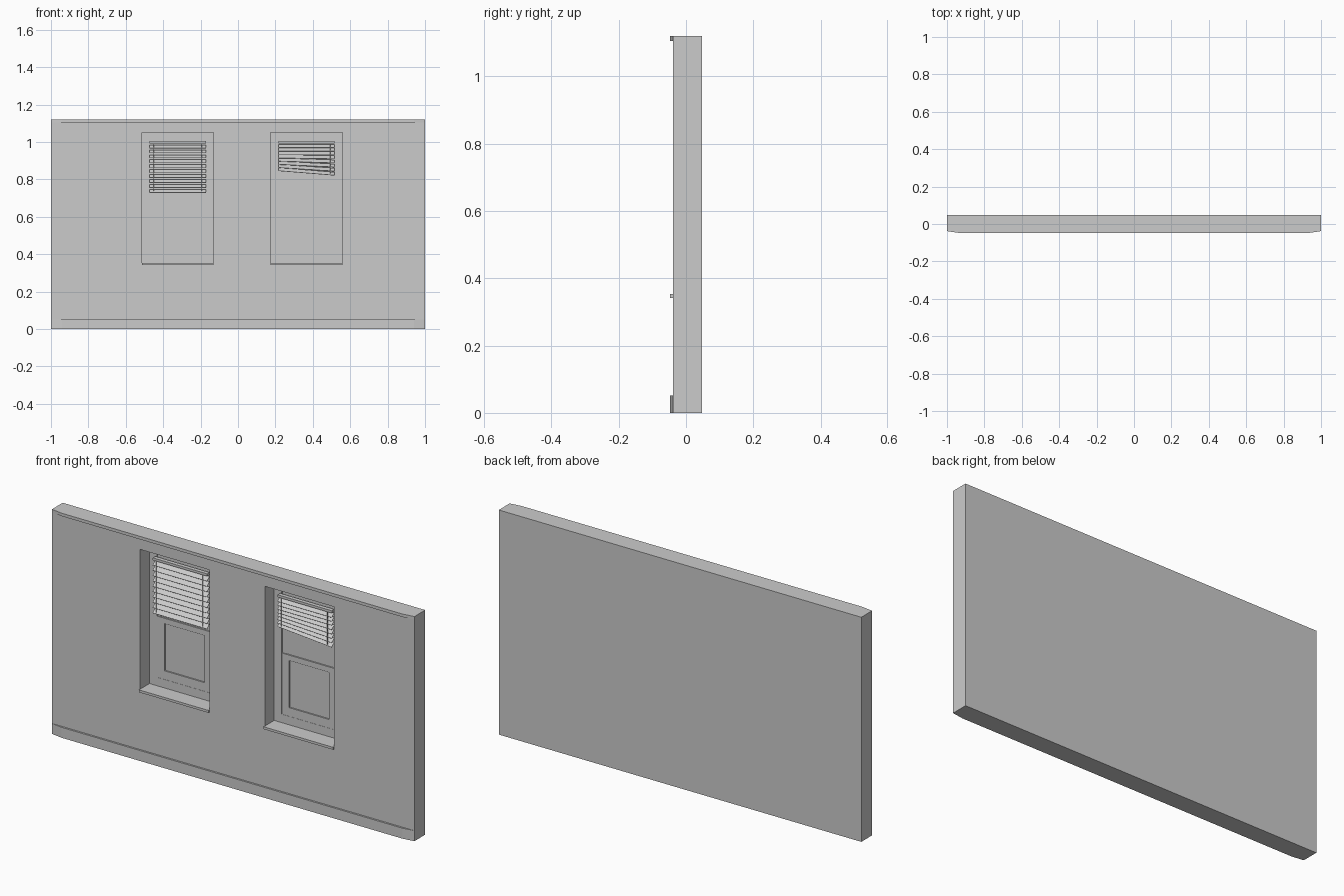
import bpy, bmesh, math
from mathutils import Matrix, Vector

cube = bpy.data.objects.get("Cube")
if cube:
    bpy.data.objects.remove(cube, do_unlink=True)

plaster = bpy.data.materials.new("light grey")
plaster.use_nodes = True
grey = (0.6, 0.6, 0.6, 1)
plaster.diffuse_color = grey
plaster.node_tree.nodes["Principled BSDF"].inputs["Base Color"].default_value = grey

HEIGHT, FRONT, BACK, LIP = 1.12, -0.038, 0.047, -0.047
SILL, HEAD, GLASS = 0.353, 1.05, 0.044
OPEN_W = 0.383
CENTRES = {"right": -0.322, "left": 0.366}


def finish(name, bm):
    bmesh.ops.recalc_face_normals(bm, faces=bm.faces)
    mesh = bpy.data.meshes.new(name)
    bm.to_mesh(mesh)
    bm.free()
    mesh.materials.append(plaster)
    obj = bpy.data.objects.new(name, mesh)
    bpy.context.collection.objects.link(obj)
    return obj


def add_box(bm, x, y, z, rot=None):
    """Box between (low, high) limits, optionally turned about its centre."""
    mid = Vector((sum(x) / 2, sum(y) / 2, sum(z) / 2))
    size = (x[1] - x[0], y[1] - y[0], z[1] - z[0], 1)
    m = Matrix.Translation(mid) @ (rot or Matrix()) @ Matrix.Diagonal(size)
    bmesh.ops.create_cube(bm, size=1, matrix=m)


def ring(name, x, z, hole_x, hole_z, front):
    """Flat rectangular frame with a rectangular hole, set against the glass."""
    bm = bmesh.new()
    outer, inner = [[bm.verts.new((a[i], front, b[j])) for i, j in ((0, 0), (1, 0), (1, 1), (0, 1))]
                    for a, b in ((x, z), (hole_x, hole_z))]
    faces = []
    for i in range(4):
        k = (i + 1) % 4
        faces.append(bm.faces.new((outer[i], outer[k], inner[k], inner[i])))
    out = bmesh.ops.extrude_face_region(bm, geom=faces)
    moved = [v for v in out["geom"] if isinstance(v, bmesh.types.BMVert)]
    bmesh.ops.translate(bm, verts=moved, vec=(0, GLASS - front, 0))
    finish(name, bm)


# Wall: a gridded slab whose two window cells are pushed back
xs = [-1] + [c + s * OPEN_W / 2 for c in CENTRES.values() for s in (-1, 1)] + [1]
zs = [0, SILL, HEAD, HEIGHT]
bm = bmesh.new()
grid = [[bm.verts.new((x, FRONT, z)) for z in zs] for x in xs]
cells = {}
for i in range(len(xs) - 1):
    for j in range(len(zs) - 1):
        cells[i, j] = bm.faces.new((grid[i][j], grid[i + 1][j], grid[i + 1][j + 1], grid[i][j + 1]))
rim = [e for e in bm.edges if e.is_boundary]
out = bmesh.ops.extrude_edge_only(bm, edges=rim)["geom"]
bmesh.ops.translate(bm, verts=[v for v in out if isinstance(v, bmesh.types.BMVert)],
                    vec=(0, BACK - FRONT, 0))
bmesh.ops.contextual_create(bm, geom=[e for e in bm.edges if e.is_boundary])
out = bmesh.ops.extrude_face_region(bm, geom=[cells[1, 1], cells[3, 1]])["geom"]
bmesh.ops.translate(bm, verts=[v for v in out if isinstance(v, bmesh.types.BMVert)],
                    vec=(0, GLASS - FRONT, 0))
bmesh.ops.delete(bm, geom=[f for f in (cells[1, 1], cells[3, 1]) if f.is_valid], context="FACES_ONLY")
finish("wall", bm)

# Baseboard and top trim with mitred ends
for name, low, high in (("baseboard", 0, 0.052), ("top_trim", 1.105, HEIGHT)):
    bm = bmesh.new()
    outline = ((-1, FRONT), (-0.94, LIP), (0.94, LIP), (1, FRONT))
    face = bm.faces.new([bm.verts.new((x, y, low)) for x, y in outline])
    out = bmesh.ops.extrude_face_region(bm, geom=[face])["geom"]
    bmesh.ops.translate(bm, verts=[v for v in out if isinstance(v, bmesh.types.BMVert)],
                        vec=(0, 0, high - low))
    finish(name, bm)

# Windows
for side, c in CENTRES.items():
    span = lambda half: (c - half, c + half)
    half = OPEN_W / 2
    ring(side + "_window_frame", span(half), (SILL, HEAD), span(0.15), (0.395, 1.015), 0.036)
    ring(side + "_upper_sash", span(0.15), (0.67, 1.015), span(0.131), (0.7, 0.99), 0.041)
    ring(side + "_lower_sash", span(0.15), (0.395, 0.7), span(0.11), (0.438, 0.673), 0.037)
    bm = bmesh.new()
    add_box(bm, span(half), (LIP, FRONT), (SILL - 0.012, SILL))
    finish(side + "_sill", bm)

# Blinds: the right one hangs level, the left one is gathered and crooked
BLIND_Y, BLIND_HALF, TOP = 0.012, 0.15, 0.992
for side, count, pitch, sag in (("right", 10, 0.0265, 0), ("left", 8, 0.0195, 0.08)):
    c = CENTRES[side]
    bm = bmesh.new()
    add_box(bm, (c - BLIND_HALF, c + BLIND_HALF), (BLIND_Y - 0.01, BLIND_Y + 0.01), (TOP, TOP + 0.012))
    finish(side + "_blind_rail", bm)

    bm = bmesh.new()
    for i in range(count):
        z = TOP - 0.006 - pitch * (i + 0.4)
        lean = sag * max(0, i - 2) / (count - 3)
        turn = Matrix.Rotation(lean, 4, "Y") @ Matrix.Rotation(math.radians(40), 4, "X")
        add_box(bm, (c - BLIND_HALF, c + BLIND_HALF), (BLIND_Y - 0.013, BLIND_Y + 0.013),
                (z - 0.001, z + 0.001), turn)
    finish(side + "_blind_slats", bm)

    bm = bmesh.new()
    for s in (-1, 1):
        x = c + s * 0.128
        bottom = TOP - 0.006 - pitch * (count - 0.6) - s * sag * 0.128
        for y in (BLIND_Y - 0.012, BLIND_Y + 0.012):
            add_box(bm, (x - 0.001, x + 0.001), (y - 0.001, y + 0.001), (bottom, TOP))
    finish(side + "_blind_cords", bm)
